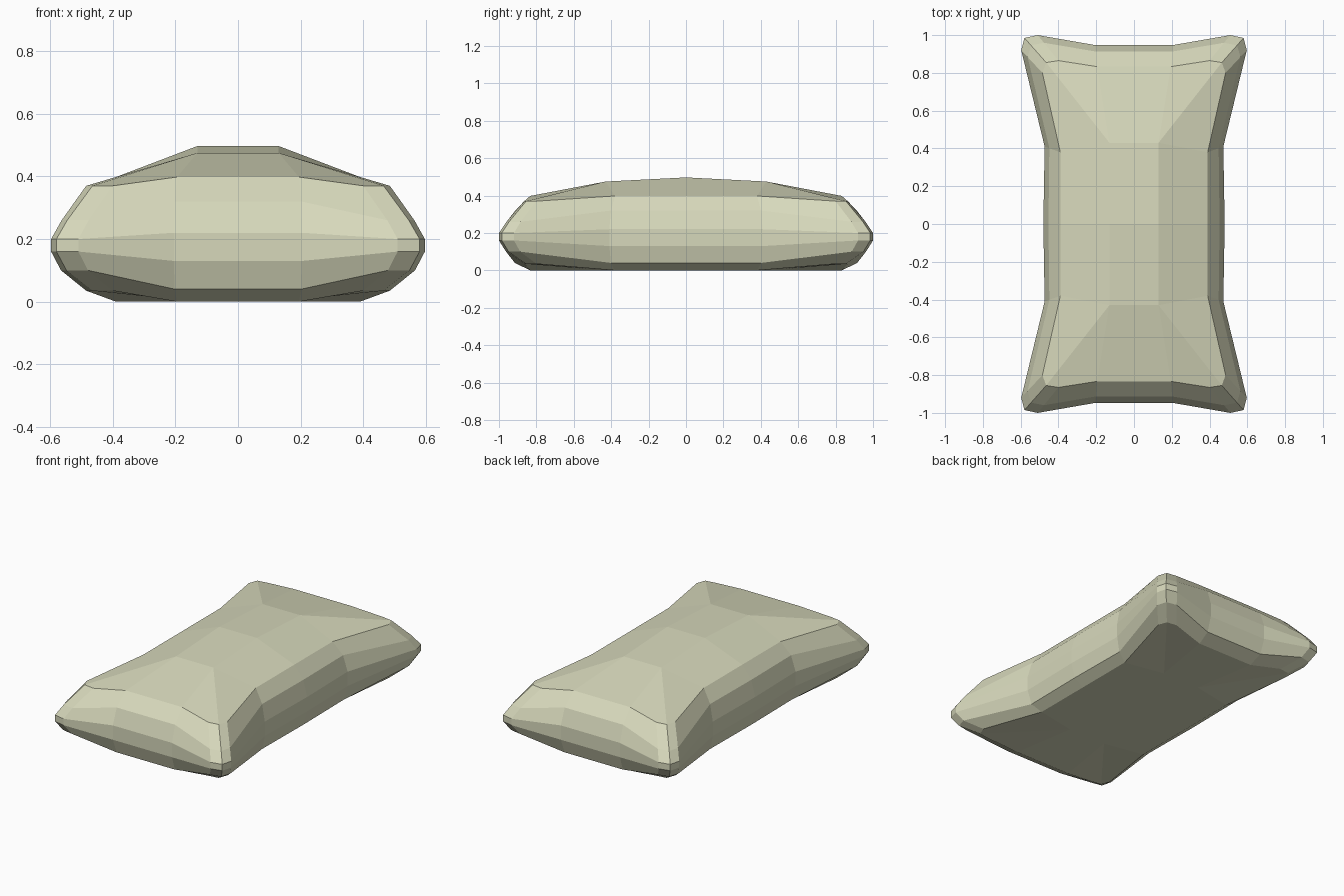
import bpy
import bmesh

if "Cube" in bpy.data.objects:
    bpy.data.objects.remove(bpy.data.objects["Cube"])

# Quarter outline from side middle, round the corner, to the end
inner = [(0.39, 0), (0.39, 0.38), (0.485, 0.80), (0.465, 0.855), (0.40, 0.865), (0.195, 0.833)]
outer = [(0.48, 0), (0.473, 0.41), (0.597, 0.92), (0.58, 0.985), (0.51, 1.0), (0.205, 0.947)]
corner = [0, 0, 1, 1, 1, 0]

# (bulge, z along the sides, z at the corners), bottom to top
levels = [(0.0, 0.0, 0.035), (0.72, 0.04, 0.10), (1, 0.13, 0.16),
          (1, 0.22, 0.20), (0.70, 0.32, 0.26), (0.0, 0.398, 0.37)]

bm = bmesh.new()


def ring(bulge, z_side, z_corner):
    """Full outline, keyed by quadrant signs and outline index."""
    d = {}
    for sx in (1, -1):
        for sy in (1, -1):
            for i in range(6):
                key = (sx, 1 if i == 0 else sy, i)
                if key in d:
                    continue
                x, y = [a + (b - a) * bulge for a, b in zip(inner[i], outer[i])]
                d[key] = bm.verts.new((sx * x, sy * y, z_corner if corner[i] else z_side))
    return d


def loop(d):
    """Ring vertices in counter-clockwise order."""
    return ([d[1, 1, i] for i in range(6)] + [d[-1, 1, i] for i in range(5, -1, -1)]
            + [d[-1, -1, i] for i in range(1, 6)] + [d[1, -1, i] for i in range(5, 0, -1)])


def cap(d, z_mid, z_end):
    """Panel of quads filling the top or bottom."""
    g = {(sx, r): bm.verts.new((sx * 0.13, r * 0.43, z_end if r else z_mid))
         for sx in (1, -1) for r in (-1, 0, 1)}
    for sy in (1, -1):
        bm.faces.new((g[1, 0], g[1, sy], g[-1, sy], g[-1, 0]))
        bm.faces.new((g[1, sy], d[1, sy, 5], d[-1, sy, 5], g[-1, sy]))
        for sx in (1, -1):
            p = [d[sx, 1, 0]] + [d[sx, sy, i] for i in range(1, 6)]
            bm.faces.new((g[sx, 0], p[0], p[1], g[sx, sy]))
            bm.faces.new((g[sx, sy], p[1], p[2], p[3]))
            bm.faces.new((g[sx, sy], p[3], p[4], p[5]))


# Bulging side wall
rings = [ring(*lv) for lv in levels]
for low, high in zip(rings, rings[1:]):
    a, b = loop(low), loop(high)
    for i in range(len(a)):
        j = (i + 1) % len(a)
        bm.faces.new((a[i], a[j], b[j], b[i]))

# Flat underside and domed top
cap(rings[0], 0.0, 0.0)
cap(rings[-1], 0.497, 0.475)
bmesh.ops.recalc_face_normals(bm, faces=bm.faces)

mesh = bpy.data.meshes.new("sandbag")
bm.to_mesh(mesh)
bm.free()
bag = bpy.data.objects.new("sandbag", mesh)
bpy.context.collection.objects.link(bag)

# Khaki cloth
mat = bpy.data.materials.new("khaki_cloth")
mat.diffuse_color = (0.68, 0.69, 0.50, 1)
mat.use_nodes = True
mat.node_tree.nodes["Principled BSDF"].inputs["Base Color"].default_value = mat.diffuse_color
mesh.materials.append(mat)
